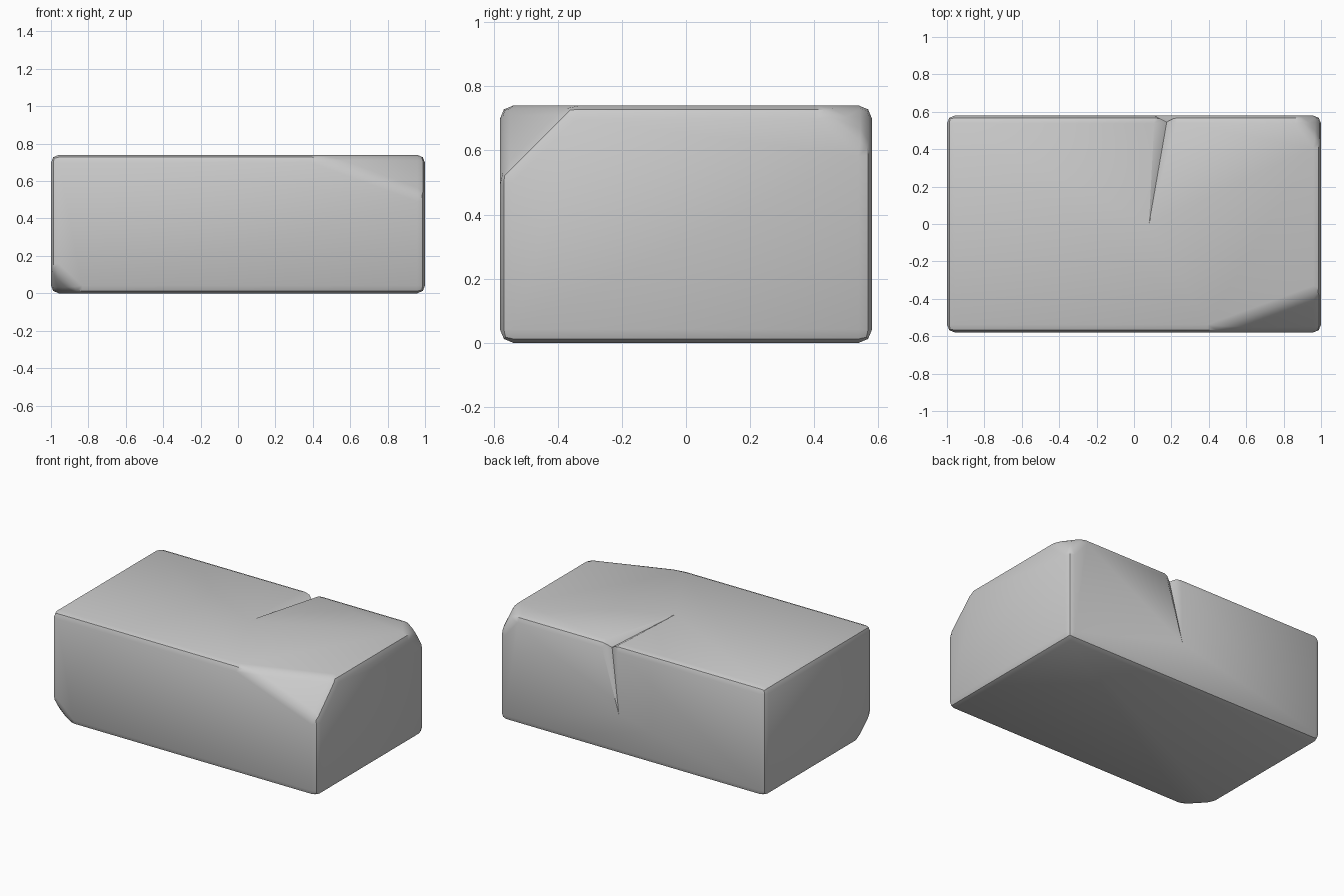
import bpy, bmesh
from mathutils import Vector

if "Cube" in bpy.data.objects:
    bpy.data.objects.remove(bpy.data.objects["Cube"])

HX, HY, H = 1.0, 0.58, 0.74
bm = bmesh.new()
bmesh.ops.create_cube(bm, size=1.0)
for v in bm.verts:
    v.co = Vector((v.co.x * 2 * HX, v.co.y * 2 * HY, (v.co.z + 0.5) * H))


def chip(sx, sy, top, dx, dy, dz):
    """Slice one corner off, measured along its three edges."""
    c = Vector((sx * HX, sy * HY, H if top else 0.0))
    a = c - Vector((sx * dx, 0, 0))
    n = Vector((sx / dx, sy / dy, (1 if top else -1) / dz)).normalized()
    res = bmesh.ops.bisect_plane(bm, geom=bm.verts[:] + bm.edges[:] + bm.faces[:],
                                 plane_co=a, plane_no=n, clear_outer=True)
    cut = [e for e in res["geom_cut"] if isinstance(e, bmesh.types.BMEdge)]
    bmesh.ops.contextual_create(bm, geom=cut)


# Chipped corners
chip(1, -1, True, 0.60, 0.22, 0.22)
chip(1, 1, True, 0.12, 0.16, 0.14)
chip(-1, -1, False, 0.15, 0.16, 0.14)
bmesh.ops.recalc_face_normals(bm, faces=bm.faces[:])

# Crack: split the top back edge, then open a fold on both faces beside it
edge = next(e for e in bm.edges
            if all(abs(v.co.y - HY) < 1e-4 and abs(v.co.z - H) < 1e-4 for v in e.verts))
lo = min(edge.verts, key=lambda v: v.co.x)
pts = []
for x in (0.11, 0.175, 0.24):
    hi = edge.other_vert(lo)
    edge, nv = bmesh.utils.edge_split(edge, lo, (x - lo.co.x) / (hi.co.x - lo.co.x))
    edge = next(e for e in nv.link_edges if e.other_vert(nv) is hi)
    pts.append(nv)
    lo = nv
left, mid, right = pts
for tip in ((0.08, 0.0, H), (0.10, HY, 0.28)):
    face = next(f for f in mid.link_faces
                if all(abs((v.co - Vector(tip)).dot(f.normal)) < 1e-3 for v in f.verts))
    bmesh.utils.face_split(face, left, right, coords=[tip])
    tv = min(bm.verts, key=lambda v: (v.co - Vector(tip)).length)
    small = next(f for f in mid.link_faces if tv in f.verts)
    bmesh.utils.face_split(small, tv, mid)
crack = {e for p in pts for e in p.link_edges
         if e.other_vert(p) in pts or len(e.other_vert(p).link_edges) == 3
         and abs(e.other_vert(p).co.x) < 0.3}
mid.co = (0.175, 0.545, 0.70)

# Worn, softened edges everywhere except the crack
bm.normal_update()
worn = [e for e in bm.edges if e not in crack and e.calc_face_angle(0) > 0.2]
bmesh.ops.bevel(bm, geom=worn, offset=0.042, segments=2, profile=0.5,
                affect='EDGES', clamp_overlap=False)
bmesh.ops.recalc_face_normals(bm, faces=bm.faces[:])

me = bpy.data.meshes.new("stone_block")
bm.to_mesh(me)
bm.free()
block = bpy.data.objects.new("stone_block", me)
bpy.context.collection.objects.link(block)
bpy.context.view_layer.objects.active = block
block.select_set(True)
bpy.ops.object.shade_smooth_by_angle()
